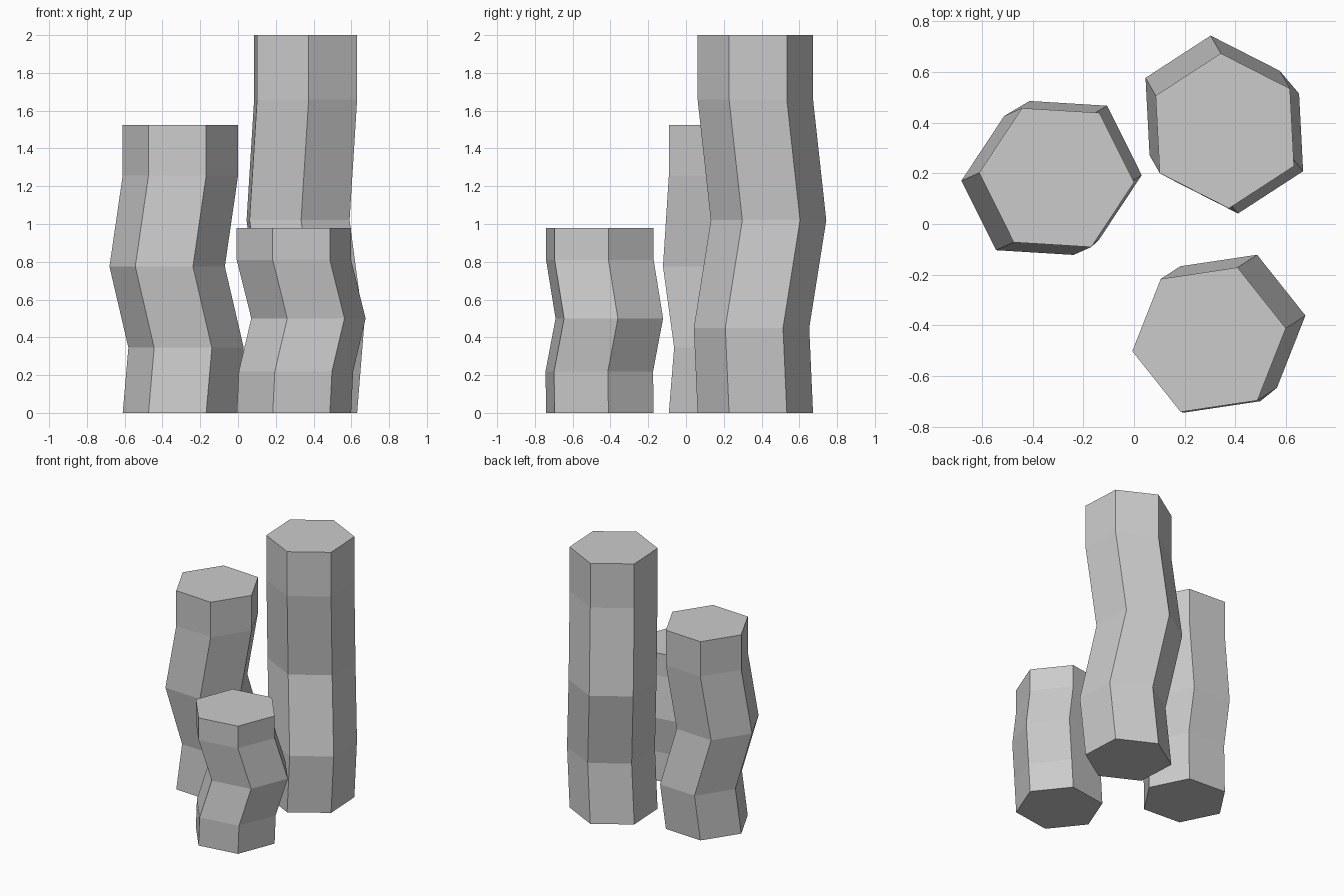
import bpy, bmesh
from math import cos, sin, radians

if "Cube" in bpy.data.objects:
    bpy.data.objects.remove(bpy.data.objects["Cube"])

RADIUS = 0.306
SIDES = 6


def column(name, centre, turn, rings):
    """Six-sided kinked column; rings are (z, x shift, y shift)."""
    bm = bmesh.new()
    loops = []
    for z, dx, dy in rings:
        angles = [radians(turn + 360 * i / SIDES) for i in range(SIDES)]
        loops.append([bm.verts.new((centre[0] + dx + RADIUS * cos(a),
                                    centre[1] + dy + RADIUS * sin(a), z))
                      for a in angles])
    # side walls
    for low, high in zip(loops, loops[1:]):
        for i in range(SIDES):
            j = (i + 1) % SIDES
            bm.faces.new((low[i], low[j], high[j], high[i]))
    # end caps
    bm.faces.new(loops[0][::-1])
    bm.faces.new(loops[-1])
    mesh = bpy.data.meshes.new(name)
    bm.to_mesh(mesh)
    bm.free()
    bpy.context.collection.objects.link(bpy.data.objects.new(name, mesh))


# Tall column at back right
column("tall_column", (0.358, 0.367), 33,
       [(0, 0, 0), (0.45, 0.036, -0.02), (1.02, -0.04, 0.07),
        (1.66, 0, 0), (2.0, 0, 0)])

# Medium column at left
column("medium_column", (-0.305, 0.183), -3.5,
       [(0, 0, 0), (0.345, 0.03, 0.028), (0.775, -0.07, -0.031),
        (1.257, 0, 0), (1.525, 0, 0)])

# Short column at front right
column("short_column", (0.296, -0.456), 8.5,
       [(0, 0, 0), (0.22, 0.011, -0.003), (0.5, 0.077, 0.05),
        (0.81, 0, 0), (0.98, 0, 0)])
